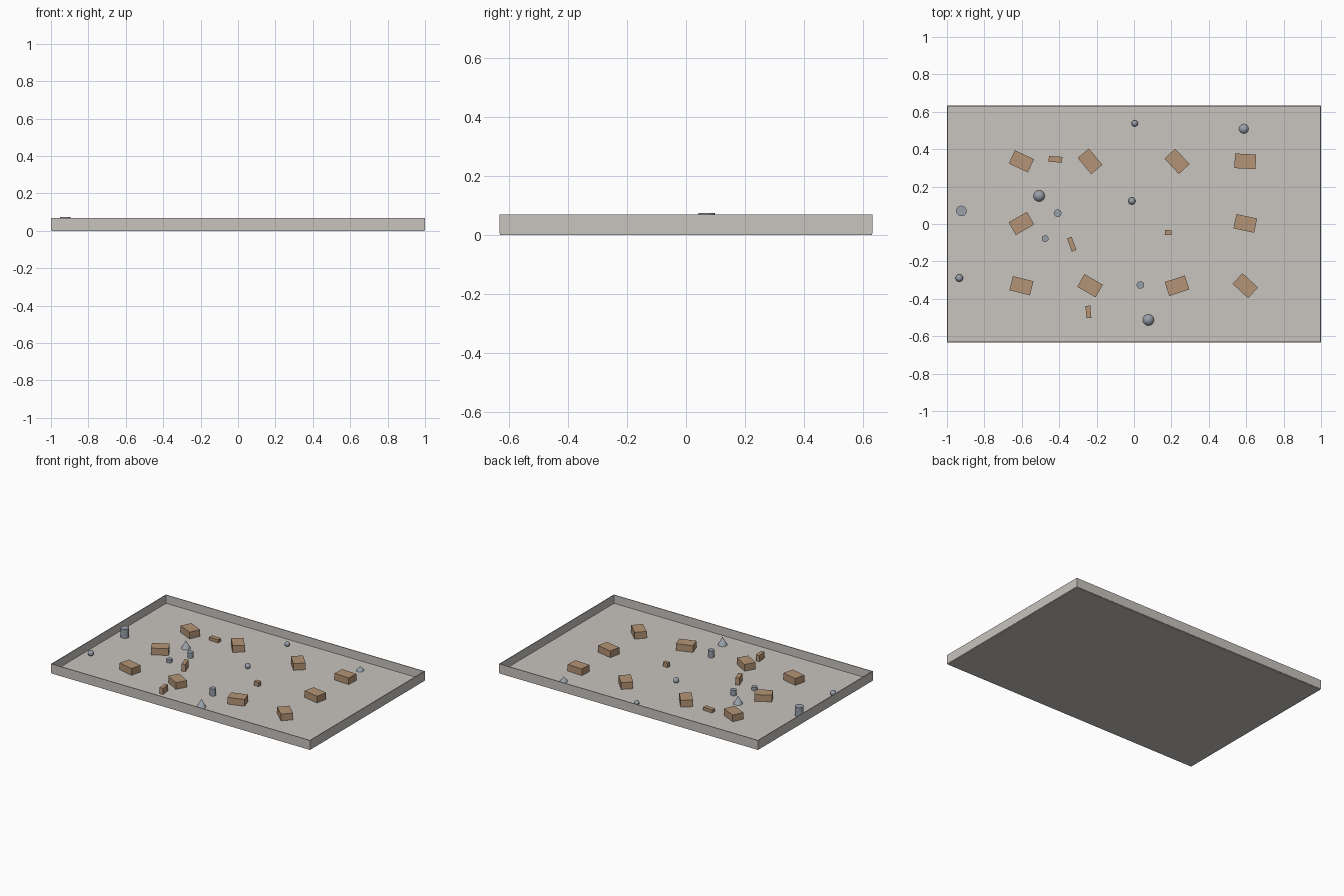
import bpy
import math

if "Cube" in bpy.data.objects:
    bpy.data.objects.remove(bpy.data.objects["Cube"])

FLOOR = 0.01  # top of the tray floor


def material(name, rgb):
    """Flat colour from 0-255 display values."""
    mat = bpy.data.materials.new(name)
    lin = [((c / 255 + 0.055) / 1.055) ** 2.4 for c in rgb]
    mat.diffuse_color = (*lin, 1)
    mat.use_nodes = True
    mat.node_tree.nodes["Principled BSDF"].inputs["Base Color"].default_value = mat.diffuse_color
    return mat


STONE = material("warm_grey", (200, 196, 190))
WOOD = material("light_brown", (180, 148, 118))
METAL = material("blue_grey", (152, 160, 170))


def finish(name, mat, smooth=False):
    ob = bpy.context.object
    ob.name = name
    ob.data.materials.append(mat)
    if smooth:
        bpy.ops.object.shade_smooth_by_angle(angle=math.radians(40))
    return ob


def box(name, mat, x, y, z0, size, turn=0):
    bpy.ops.mesh.primitive_cube_add(size=1, location=(x, y, z0 + size[2] / 2),
                                    rotation=(0, 0, math.radians(turn)))
    bpy.context.object.scale = size
    bpy.ops.object.transform_apply(location=False, rotation=False, scale=True)
    return finish(name, mat)


# Tray: floor slab with four thin walls
HX, HY, T, TOP = 1.0, 0.633, 0.005, 0.068
box("floor", STONE, 0, 0, 0, (2 * HX - T, 2 * HY - T, FLOOR))
for side, s in (("left", -1), ("right", 1)):
    box(side + "_wall", STONE, s * (HX - T / 2), 0, 0.004, (T, 2 * HY, TOP - 0.004))
for side, s in (("front", -1), ("back", 1)):
    box(side + "_wall", STONE, 0, s * (HY - T / 2), 0.004, (2 * HX - 2 * T, T, TOP - 0.004))

# Ten large crates on a grid, each turned its own way
crates = [(-0.602, 0.335, -25), (-0.235, 0.335, -50), (0.23, 0.335, -47), (0.595, 0.335, -3),
          (-0.602, 0.003, 30), (0.595, 0.003, -12),
          (-0.602, -0.33, -14), (-0.235, -0.33, -30), (0.23, -0.33, 18), (0.595, -0.33, -43)]
for x, y, turn in crates:
    box("crate", WOOD, x, y, FLOOR, (0.113, 0.078, 0.047), turn)

# Small scattered blocks
for x, y, turn, sx, sy, sz in [(-0.42, 0.346, -4, 0.072, 0.031, 0.022),
                               (-0.333, -0.108, -70, 0.075, 0.027, 0.05),
                               (0.183, -0.046, -3, 0.036, 0.026, 0.03),
                               (-0.244, -0.47, -85, 0.066, 0.026, 0.043)]:
    box("small_block", WOOD, x, y, FLOOR, (sx, sy, sz), turn)

# Drums
for x, y, r, h in [(-0.923, 0.07, 0.028, 0.063), (-0.408, 0.058, 0.02, 0.037),
                   (-0.475, -0.078, 0.018, 0.023), (0.034, -0.326, 0.02, 0.049)]:
    bpy.ops.mesh.primitive_cylinder_add(vertices=32, radius=r, depth=h,
                                        location=(x, y, FLOOR + h / 2))
    finish("drum", METAL, True)

# Cones
for x, y, r, h in [(0.587, 0.509, 0.025, 0.033), (-0.507, 0.15, 0.03, 0.054),
                   (0.077, -0.513, 0.03, 0.056)]:
    bpy.ops.mesh.primitive_cone_add(vertices=32, radius1=r, radius2=0, depth=h,
                                    location=(x, y, FLOOR + h / 2))
    finish("cone", METAL, True)

# Balls resting on the floor
for x, y, r in [(0.004, 0.538, 0.017), (-0.011, 0.123, 0.019), (-0.934, -0.289, 0.02)]:
    bpy.ops.mesh.primitive_uv_sphere_add(segments=24, ring_count=12, radius=r,
                                         location=(x, y, FLOOR + r))
    finish("ball", METAL, True)
